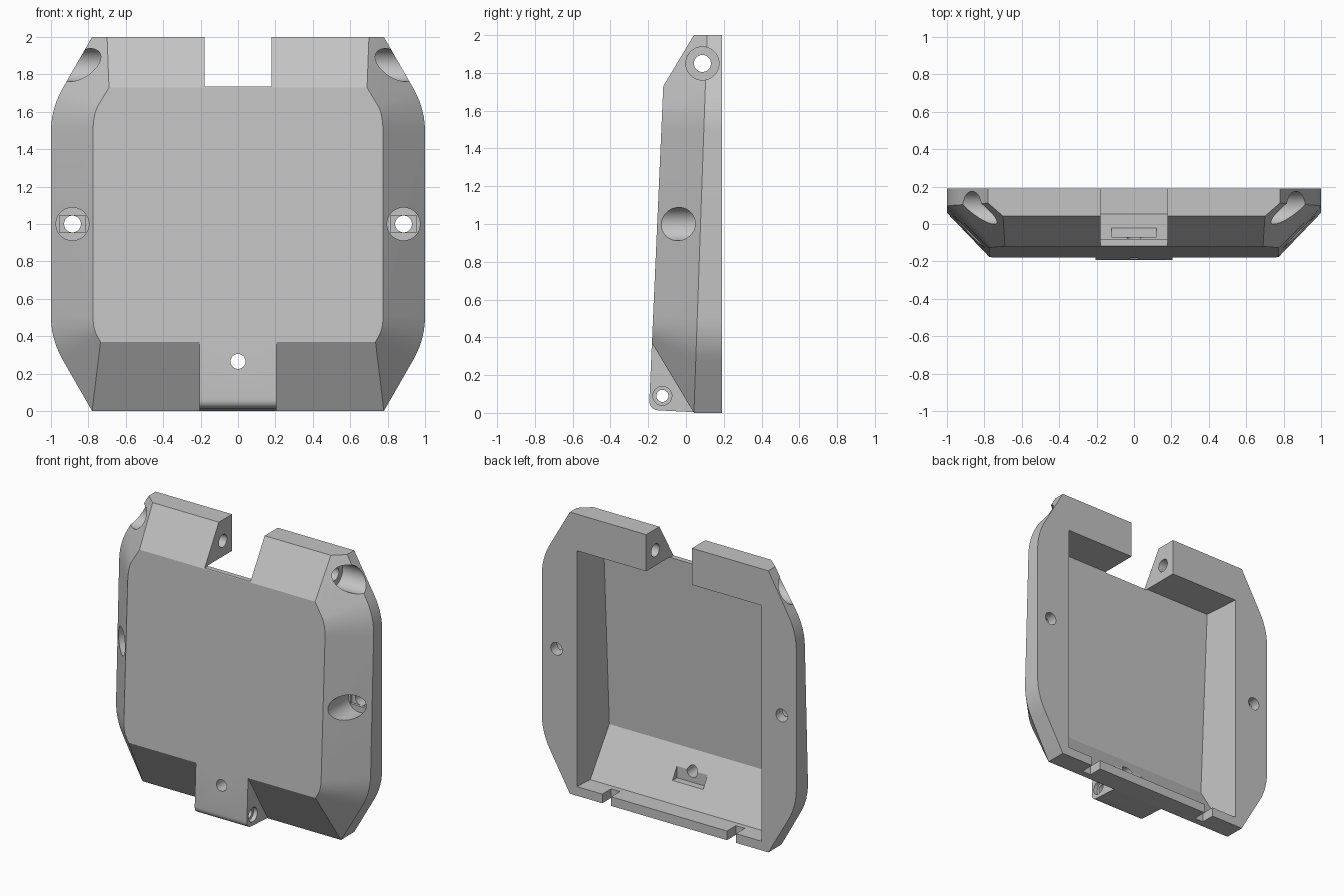
import bpy, bmesh, math
from mathutils import Matrix, Vector

cube = bpy.data.objects.get("Cube")
if cube:
    bpy.data.objects.remove(cube, do_unlink=True)

# Single matte grey
grey = bpy.data.materials.new("plain_grey")
grey.use_nodes = True
GREY = (0.55, 0.55, 0.55, 1)
grey.diffuse_color = GREY
grey.node_tree.nodes["Principled BSDF"].inputs["Base Color"].default_value = GREY

BACK = 0.19


def front_y(z):
    """Depth of the slightly tilted front plane."""
    return -0.18 + (z - 0.37) * 0.044


def make_object(name, bm):
    bmesh.ops.recalc_face_normals(bm, faces=bm.faces)
    mesh = bpy.data.meshes.new(name)
    bm.to_mesh(mesh)
    bm.free()
    mesh.materials.append(grey)
    obj = bpy.data.objects.new(name, mesh)
    bpy.context.collection.objects.link(obj)
    return obj


def curve(a, b, c, steps=6):
    """Rounded corner from a to c, steered by b."""
    a, b, c = Vector(a), Vector(b), Vector(c)
    ts = [i / steps for i in range(steps + 1)]
    return [a * (1 - t) ** 2 + b * 2 * t * (1 - t) + c * t * t for t in ts]


def extrude_x(name, profile, half_width):
    """Side profile (y, z) spread across x; half_width is a function of y."""
    bm = bmesh.new()
    sides = [[bm.verts.new((s * half_width(y), y, z)) for y, z in profile]
             for s in (-1, 1)]
    for side in sides:
        bm.faces.new(side)
    n = len(profile)
    for i in range(n):
        j = (i + 1) % n
        bm.faces.new((sides[0][i], sides[0][j], sides[1][j], sides[1][i]))
    return make_object(name, bm)


def box(name, lo, hi):
    bm = bmesh.new()
    lo, hi = Vector(lo), Vector(hi)
    bmesh.ops.create_cube(bm, size=1, matrix=Matrix.Translation((lo + hi) / 2)
                          @ Matrix.Diagonal((*(hi - lo), 1)))
    return make_object(name, bm)


def cylinder(name, start, end, radius):
    start, end = Vector(start), Vector(end)
    axis = end - start
    turn = axis.to_track_quat('Z', 'Y').to_matrix().to_4x4()
    bm = bmesh.new()
    bmesh.ops.create_cone(bm, cap_ends=True, segments=48, radius1=radius,
                          radius2=radius, depth=axis.length,
                          matrix=Matrix.Translation((start + end) / 2) @ turn)
    return make_object(name, bm)


def combine(target, tool, operation='DIFFERENCE'):
    mod = target.modifiers.new("cut", 'BOOLEAN')
    mod.operation, mod.solver, mod.object = operation, 'EXACT', tool
    bpy.context.view_layer.objects.active = target
    bpy.ops.object.modifier_apply(modifier=mod.name)
    bpy.data.objects.remove(tool, do_unlink=True)


# Outer body: wide outline at the back, chamfered in to a smaller front face
lower = curve((0.935, 0.27), (1, 0.38), (1, 0.506))
rim = [Vector((0.78, 0))] + lower
rim += [Vector((p.x, 2 - p.y)) for p in reversed(rim)]
face = [Vector((0.735, 0.37))] + curve((0.752, 0.40), (0.775, 0.44), (0.775, 0.5))
face += curve((0.775, 1.5), (0.775, 1.58), (0.75, 1.63)) + [Vector((0.69, 1.73))]
points = [(p.x, BACK, p.y) for p in rim]
points += [(p.x, 0.042 + 0.035 * p.y, p.y) for p in rim]
points += [(p.x, front_y(p.y), p.y) for p in face]
points.append((0.70, 0.042, 2))
bm = bmesh.new()
for x, y, z in points:
    bm.verts.new((x, y, z))
    bm.verts.new((-x, y, z))
hull = bmesh.ops.convex_hull(bm, input=bm.verts)
junk = [v for v in bm.verts if not v.link_faces]
bmesh.ops.delete(bm, geom=junk, context='VERTS')
shell = make_object("cover_shell", bm)

# Hollow open at the back, with a sloped lower wall
hollow = [(0.3, 0.065), (0.054, 0.065), (front_y(0.39) + 0.04, 0.39),
          (front_y(1.74) + 0.04, 1.74), (0.3, 1.74)]
combine(shell, extrude_x("hollow_cutter", hollow,
                         lambda y: 0.70 + 0.076 * (y + 0.14)))

# Lower hinge block, flush with the front face
knuckle = curve((front_y(0.065), 0.065), (-0.195, 0.016), (-0.14, 0.013))
profile = [(front_y(0.37), 0.37)] + [tuple(p) for p in knuckle]
profile += [(0.04, 0.004), (0.06, 0.03), (-0.1, 0.27)]
combine(shell, extrude_x("hinge_block", profile, lambda y: 0.205), 'UNION')

# Upper hinge gap
combine(shell, box("hinge_gap", (-0.18, -0.4, 1.735), (0.18, 0.4, 2.2)))

# Hinge pin holes running across the body
combine(shell, cylinder("upper_pin_hole", (-1.2, 0.087, 1.85), (1.2, 0.087, 1.85), 0.045))
combine(shell, cylinder("lower_pin_hole", (-0.4, -0.125, 0.09), (0.4, -0.125, 0.09), 0.032))

# Paired features on both sides
for s in (-1, 1):
    combine(shell, cylinder("upper_pin_recess", (s * 0.70, 0.087, 1.85),
                            (s * 1.2, 0.087, 1.85), 0.088))
    combine(shell, cylinder("lower_pin_recess", (s * 0.175, -0.125, 0.09),
                            (s * 0.4, -0.125, 0.09), 0.05))
    combine(shell, cylinder("side_screw_hole", (s * 0.885, -0.4, 1),
                            (s * 0.885, 0.4, 1), 0.045))
    combine(shell, cylinder("side_screw_recess", (s * 0.885, -0.4, 1),
                            (s * 0.885, 0.1, 1), 0.088))
    combine(shell, box("side_screw_step", (s * 0.885 - 0.07, 0.08, 0.955),
                       (s * 0.885 + 0.07, 0.118, 1.045)))
    combine(shell, box("tab_notch", (s * 0.49 - 0.035, 0.09, -0.1),
                       (s * 0.49 + 0.035, 0.4, 0.1)))

# Front screw hole with its nut pocket inside
combine(shell, box("nut_pocket", (-0.12, -0.07, 0.19), (0.12, 0.05, 0.34)))
combine(shell, cylinder("front_screw_hole", (0, -0.4, 0.265), (0, 0.1, 0.265), 0.04))

# Smooth curved surfaces, crisp edges
bpy.ops.object.select_all(action='DESELECT')
shell.select_set(True)
bpy.context.view_layer.objects.active = shell
bpy.ops.object.shade_smooth_by_angle(angle=math.radians(20))
